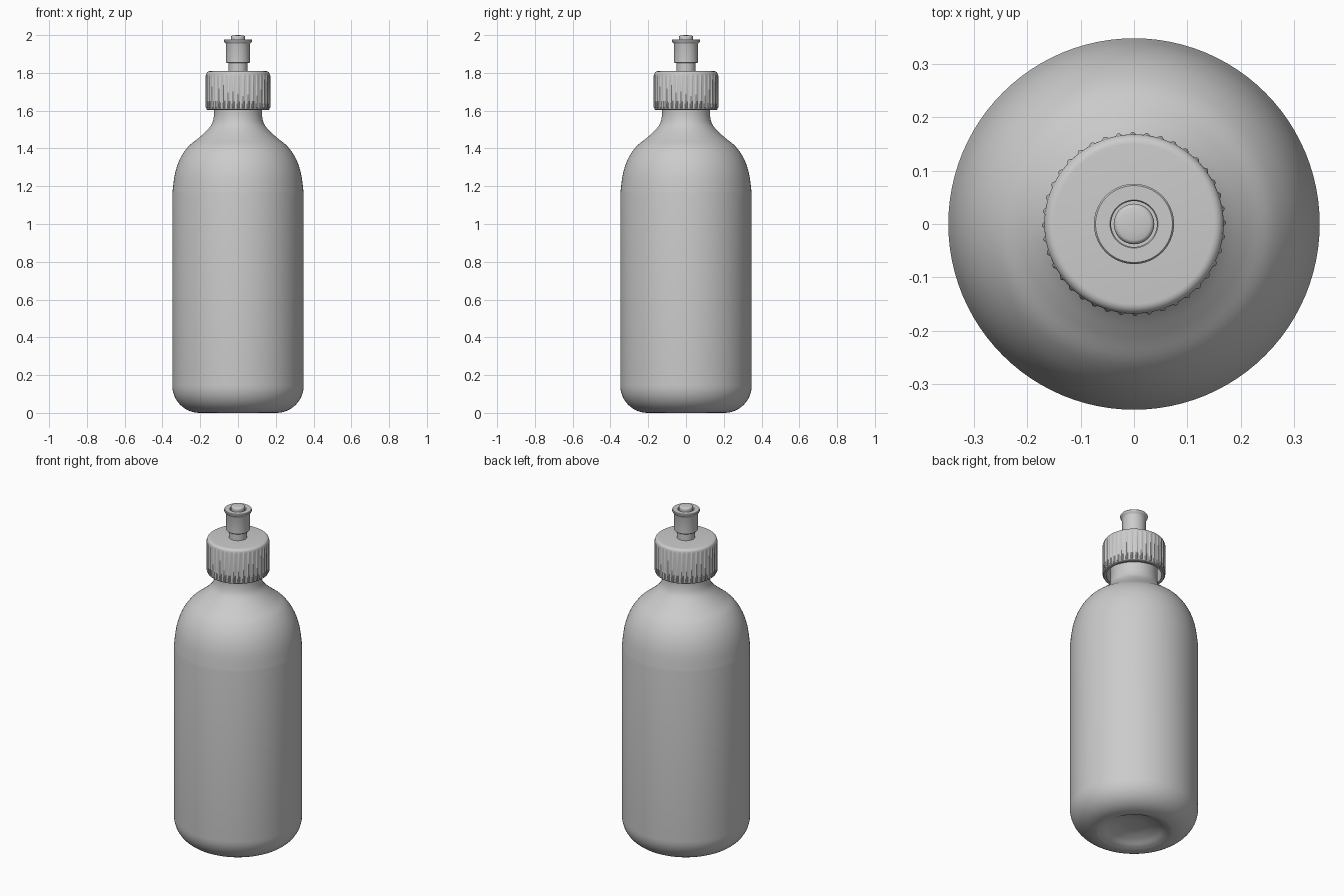
import bpy, bmesh, math

if "Cube" in bpy.data.objects:
    bpy.data.objects.remove(bpy.data.objects["Cube"])


def lathe(name, profile, segs=96, rib=None, angle=35):
    """Revolve (r, z) points about z; rib(i, r, z) may alter the radius."""
    bm = bmesh.new()
    rings = []
    for r, z in profile:
        if r < 1e-6:
            rings.append([bm.verts.new((0, 0, z))])
            continue
        ring = []
        for i in range(segs):
            a = 2 * math.pi * i / segs
            q = rib(i, r, z) if rib else r
            ring.append(bm.verts.new((q * math.cos(a), q * math.sin(a), z)))
        rings.append(ring)
    for a, b in zip(rings, rings[1:]):
        for i in range(segs):
            j = (i + 1) % segs
            if len(a) == 1:
                bm.faces.new((a[0], b[j], b[i]))
            elif len(b) == 1:
                bm.faces.new((a[i], a[j], b[0]))
            else:
                bm.faces.new((a[i], a[j], b[j], b[i]))
    bmesh.ops.recalc_face_normals(bm, faces=bm.faces)
    me = bpy.data.meshes.new(name)
    bm.to_mesh(me)
    bm.free()
    ob = bpy.data.objects.new(name, me)
    bpy.context.collection.objects.link(ob)
    bpy.ops.object.select_all(action='DESELECT')
    ob.select_set(True)
    bpy.context.view_layer.objects.active = ob
    bpy.ops.object.shade_smooth_by_angle(angle=math.radians(angle))
    return ob


def arc(cr, cz, rad, a0, a1, n=8):
    return [(cr + rad * math.cos(math.radians(a0 + (a1 - a0) * i / n)),
             cz + rad * math.sin(math.radians(a0 + (a1 - a0) * i / n)))
            for i in range(n + 1)]


def spline(pts, n=5):
    """Catmull-Rom through the points."""
    p = [pts[0]] + pts + [pts[-1]]
    out = []
    for k in range(1, len(p) - 2):
        for s in range(n):
            t = s / n
            out.append(tuple(
                0.5 * (2 * b + (c - a) * t + (2 * a - 5 * b + 4 * c - d) * t * t
                       + (3 * b - a - 3 * c + d) * t ** 3)
                for a, b, c, d in zip(p[k - 1], p[k], p[k + 1], p[k + 2])))
    return out + [pts[-1]]


# Bottle: dished base, round heel, straight wall, shoulder and neck
base = spline([(0, 0.05), (0.07, 0.046), (0.13, 0.029), (0.17, 0.009), (0.2, 0.0)])
heel = arc(0.203, 0.145, 0.145, -88, 0, 12)
shoulder = spline([(0.348, 1.16), (0.334, 1.265), (0.307, 1.345), (0.265, 1.408),
                   (0.215, 1.45), (0.172, 1.488), (0.14, 1.527), (0.128, 1.57),
                   (0.128, 1.62)])
lathe("bottle", base + heel + shoulder + [(0.128, 1.78), (0, 1.78)])


# Screw cap: hollow shell with fine vertical ribs
def ribs(i, r, z):
    return r + 0.004 if r > 0.1675 and 1.615 < z < 1.79 and i % 6 in (0, 1) else r


cap = ([(0, 1.785), (0.15, 1.785), (0.15, 1.604), (0.164, 1.604), (0.168, 1.608),
        (0.168, 1.614), (0.168, 1.617), (0.168, 1.784)]
       + arc(0.150, 1.791, 0.018, 0, 90, 6) + [(0, 1.809)])
lathe("screw_cap", cap, 240, ribs, 30)

# Fixed stem below the pull spout
lathe("spout_stem", [(0, 1.80), (0.05, 1.80), (0.05, 1.87), (0, 1.87)], 64)

# Pull spout: sleeve with top flange and a central well
lathe("pull_spout", [(0, 1.855), (0.06, 1.852), (0.064, 1.856), (0.064, 1.952),
                     (0.066, 1.958), (0.073, 1.964), (0.075, 1.968), (0.075, 1.974),
                     (0.072, 1.978), (0.045, 1.978), (0.043, 1.975), (0.043, 1.95),
                     (0, 1.95)], 64)

# Rounded tip in the well
lathe("spout_tip", [(0, 1.94), (0.038, 1.94)] + arc(0.028, 1.988, 0.010, 0, 75, 6)
      + [(0.018, 1.999), (0, 2.0)], 48)
